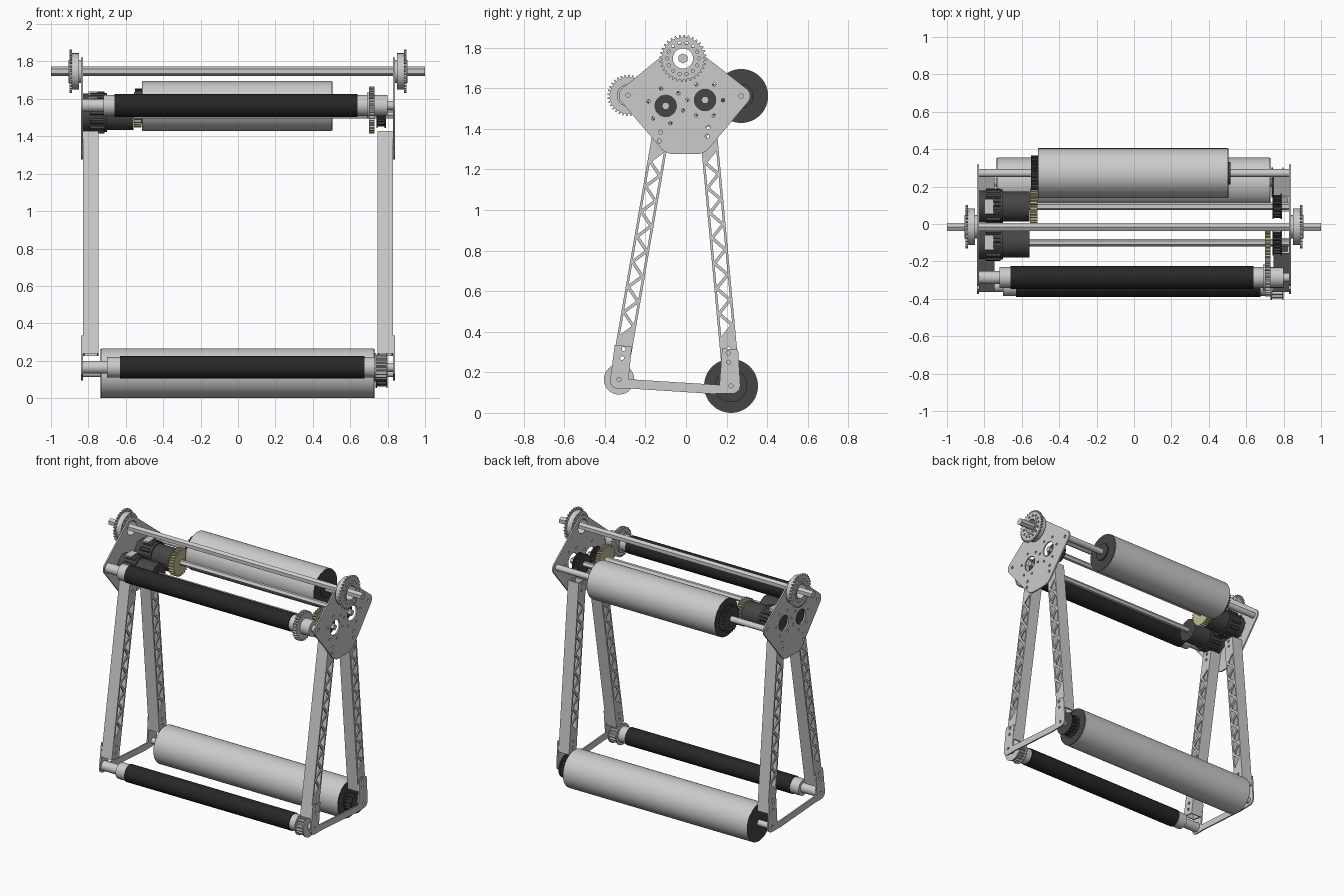
import bpy, bmesh
from math import sin, cos, pi, radians
from mathutils import Vector, Matrix, geometry

if "Cube" in bpy.data.objects:
    bpy.data.objects.remove(bpy.data.objects["Cube"])

# Local x,y,z of every part -> world y,z,x (parts are extruded along world x)
AXES = Matrix(((0, 0, 1, 0), (1, 0, 0, 0), (0, 1, 0, 0), (0, 0, 0, 1)))


def material(name, rgb):
    m = bpy.data.materials.new(name)
    m.diffuse_color = (*rgb, 1)
    m.use_nodes = True
    m.node_tree.nodes["Principled BSDF"].inputs["Base Color"].default_value = m.diffuse_color
    return m


BLACK = material("black_rubber", (0.02, 0.02, 0.02))
DARK = material("dark_metal", (0.06, 0.06, 0.06))
BRASS = material("pale_brass", (0.55, 0.52, 0.28))


def finish(ob, mat):
    if mat:
        ob.data.materials.append(mat)
    bpy.ops.object.select_all(action='DESELECT')
    ob.select_set(True)
    bpy.context.view_layer.objects.active = ob
    bpy.ops.object.shade_smooth_by_angle(angle=radians(25))
    return ob


def circle(c, r, n=24, a0=0.0):
    return [(c[0] + r * cos(a0 + 2 * pi * i / n), c[1] + r * sin(a0 + 2 * pi * i / n)) for i in range(n)]


def toothed(c, r, n, depth):
    pts = []
    for i in range(n):
        for f, d in ((0, depth), (.42, depth), (.58, 0), (.88, 0)):
            a = 2 * pi * (i + f) / n
            pts.append((c[0] + (r - d) * cos(a), c[1] + (r - d) * sin(a)))
    return pts


def profile(name, loops, x0, x1, mat=None):
    """Outline plus hole loops in the y-z plane, extruded from x0 to x1."""
    cu = bpy.data.curves.new(name, 'CURVE')
    cu.dimensions, cu.fill_mode, cu.extrude = '2D', 'BOTH', abs(x1 - x0) / 2
    for loop in loops:
        sp = cu.splines.new('POLY')
        sp.points.add(len(loop) - 1)
        for p, q in zip(sp.points, loop):
            p.co = (q[0], q[1], 0, 1)
        sp.use_cyclic_u = True
    ob = bpy.data.objects.new(name, cu)
    bpy.context.collection.objects.link(ob)
    ob.matrix_world = Matrix.Translation(((x0 + x1) / 2, 0, 0)) @ AXES
    bpy.ops.object.select_all(action='DESELECT')
    ob.select_set(True)
    bpy.context.view_layer.objects.active = ob
    bpy.ops.object.convert(target='MESH')
    ob = bpy.context.view_layer.objects.active
    bm = bmesh.new()
    bm.from_mesh(ob.data)
    bmesh.ops.remove_doubles(bm, verts=bm.verts, dist=1e-5)
    bmesh.ops.recalc_face_normals(bm, faces=bm.faces)
    bm.to_mesh(ob.data)
    bm.free()
    return finish(ob, mat)


def rod(name, c, r, x0, x1, mat=None, n=40):
    bm = bmesh.new()
    bmesh.ops.create_cone(bm, cap_ends=True, segments=n, radius1=r, radius2=r, depth=abs(x1 - x0))
    me = bpy.data.meshes.new(name)
    bm.to_mesh(me)
    bm.free()
    ob = bpy.data.objects.new(name, me)
    bpy.context.collection.objects.link(ob)
    ob.matrix_world = Matrix.Translation(((x0 + x1) / 2, c[0], c[1])) @ AXES
    return finish(ob, mat)


def pulley(name, c, r, x0, x1, mat):
    """Toothed belt pulley between two thin flanges."""
    profile(name, [toothed(c, r * .9, 18, .012)], x0 + .006, x1 - .006, mat)
    rod(name + "_inner_flange", c, r, x0, x0 + .007, mat)
    rod(name + "_outer_flange", c, r, x1 - .007, x1, mat)


# Axle centres as (y, z)
TOP, UF, UR = (-.015, 1.747), (-.286, 1.565), (.272, 1.562)
M1, M2 = (-.10, 1.513), (.094, 1.542)
LF, LR = (-.33, .165), (.222, .133)

# Hull outline of the side plate
cloud = []
for c, r in ((TOP, .075), (UF, .045), (UR, .045), ((-.06, 1.36), .085), ((.05, 1.36), .085)):
    cloud += circle(c, r, 32)
outline = [cloud[i] for i in geometry.convex_hull_2d([Vector(p) for p in cloud])]
BOLTS = [(-.125, 1.384), (-.132, 1.34), (.109, 1.408), (.104, 1.364)]
holes = [circle(TOP, .05), circle(UF, .011, 12), circle(UR, .011, 12), circle(M1, .053), circle(M2, .053)]
holes += [circle(b, .01, 12) for b in BOLTS]
for m in (M1, M2):
    holes += [circle(p, .0085, 10) for p in circle(m, .088, 6, pi / 4 + (.25 if m is M2 else 0))]

# U-shaped lower frame outline
frame = [(-.351, .336), (-.267, .326), (-.283, .166), (.165, .138), (.178, .318), (.257, .311), (.268, .135),
         (.262, .112), (.240, .096), (.128, .094), (-.262, .119), (-.341, .119), (-.365, .130), (-.375, .155)]
frame_holes = [circle(p, .010, 12) for p in (LF, LR, (-.315, .27), (-.308, .315), (.211, .25), (.208, .295))]


def leg(name, bottom, top, s):
    """Square tube with triangular lightening windows in its two side walls."""
    b, t = Vector(bottom), Vector(top)
    d = (t - b).normalized()
    p = Vector((d.y, -d.x))

    def at(u, z):
        return tuple(b + p * u + d * ((z - b.y) / d.y))

    w, i, h, g = .042, .030, .062, .011
    z0, z1 = .232, 1.42
    loops = [[at(-w, z0), at(w, z0), at(w, z1), at(-w, z1)]]
    for k in range(14):
        e, z = (1 if k % 2 else -1), .43 + k * h
        loops.append([at(e * i, z - h + g), at(e * i, z + h - g), at(-e * i * (1 - 2 * g / h), z)])
    loops += [circle(at(0, z), .010, 12) for z in (.27, .315, 1.36, 1.40)]
    profile(name + "_outer_wall", loops, s * .83, s * .821)
    profile(name + "_inner_wall", loops, s * .755, s * .746)
    for e, tag in ((-1, "front"), (1, "back")):
        profile(f"{name}_{tag}_wall", [[at(e * w, z0), at(e * w, z1), at(e * (w - .009), z1), at(e * (w - .009), z0)]],
                s * .755, s * .821)


# Mirrored side structure
for s, side in ((-1, "left"), (1, "right")):
    profile(side + "_side_plate", [outline] + holes, s * .83, s * .84)
    profile(side + "_lower_frame", [frame] + frame_holes, s * .83, s * .84)
    leg(side + "_front_leg", (-.334, .163), (-.128, 1.35), s)
    leg(side + "_rear_leg", (.226, .133), (.112, 1.37), s)
    # Top pulley: toothed disc, hub barrel and ring, open around the axle
    ring = [circle(p, .008, 10) for p in circle(TOP, .078, 14)]
    profile(side + "_top_sprocket", [toothed(TOP, .116, 32, .012), circle(TOP, .05)] + ring, s * .888, s * .90)
    profile(side + "_top_barrel", [circle(TOP, .097, 40), circle(TOP, .05)] + ring, s * .85, s * .888)
    profile(side + "_top_inner_ring", [circle(TOP, .062, 32), circle(TOP, .05)], s * .84, s * .85)
    profile(side + "_top_hub_ring", [circle(TOP, .062, 32), circle(TOP, .05)], s * .90, s * .905)

# Hexagonal top axle
profile("top_axle", [circle(TOP, .025, 6, pi / 6)], -1, 1)

# Motors with drive shafts
for m, tag in ((M1, "front"), (M2, "rear")):
    rod(tag + "_motor_base", m, .086, -.83, -.79, DARK)
    profile(tag + "_motor_housing", [toothed(m, .097, 12, .010)], -.79, -.715, DARK)
    rod(tag + "_motor_ring", m, .09, -.715, -.70, DARK)
    rod(tag + "_motor_body", m, .080, -.70, -.56, DARK)
    profile(tag + "_drive_shaft", [circle(m, .02, 6)], -.56, .84)
    pulley(tag + "_drive_pulley", m, .068, .74, .79, DARK)
    y, z = m[0], m[1] + .094
    profile(tag + "_motor_terminal", [[(y - .04, z - .02), (y + .04, z - .02), (y + .04, z + .004), (y - .04, z + .004)]],
            -.80, -.75)

# Gear pairs
profile("rear_brass_gear", [toothed(M2, .096, 30, .012)], -.555, -.515, BRASS)
profile("rear_roller_gear", [toothed(UR, .094, 30, .012)], -.552, -.512, DARK)
profile("front_brass_gear", [toothed(M1, .098, 30, .012)], .70, .73, BRASS)
profile("front_roller_gear", [toothed(UF, .102, 32, .012)], .70, .73)

# Large rear rollers with dark end discs
for c, x0, x1, tag in ((UR, -.51, .50, "upper_rear"), (LR, -.73, .725, "lower_rear")):
    rod(tag + "_roller", c, .133, x0, x1, None, 64)
    rod(tag + "_left_end", c, .131, x0 - .004, x0, DARK, 64)
    rod(tag + "_right_end", c, .131, x1, x1 + .004, DARK, 64)
    rod(tag + "_shaft", c, .021, -.83, .83)
rod("upper_rear_hub", UR, .06, .50, .515, DARK)
pulley("lower_rear_pulley", LR, .08, .735, .80, DARK)

# Slim black front rollers with metal end caps
for c, x0, x1, cap0, cap1, tag in ((UF, -.66, .64, -.72, .69, "upper_front"), (LF, -.63, .675, -.70, .73, "lower_front")):
    rod(tag + "_roller", c, .061, x0, x1, BLACK)
    rod(tag + "_left_cap", c, .056, cap0, x0)
    rod(tag + "_right_cap", c, .056, x1, cap1)
    rod(tag + "_left_spacer", c, .034, -.83, cap0)
    rod(tag + "_right_shaft", c, .024, cap1, .83)
rod("upper_front_gear_flange", UF, .07, .69, .70)
rod("upper_front_collar", UF, .055, .73, .80)
pulley("lower_front_pulley", LF, .075, .73, .80, None)
